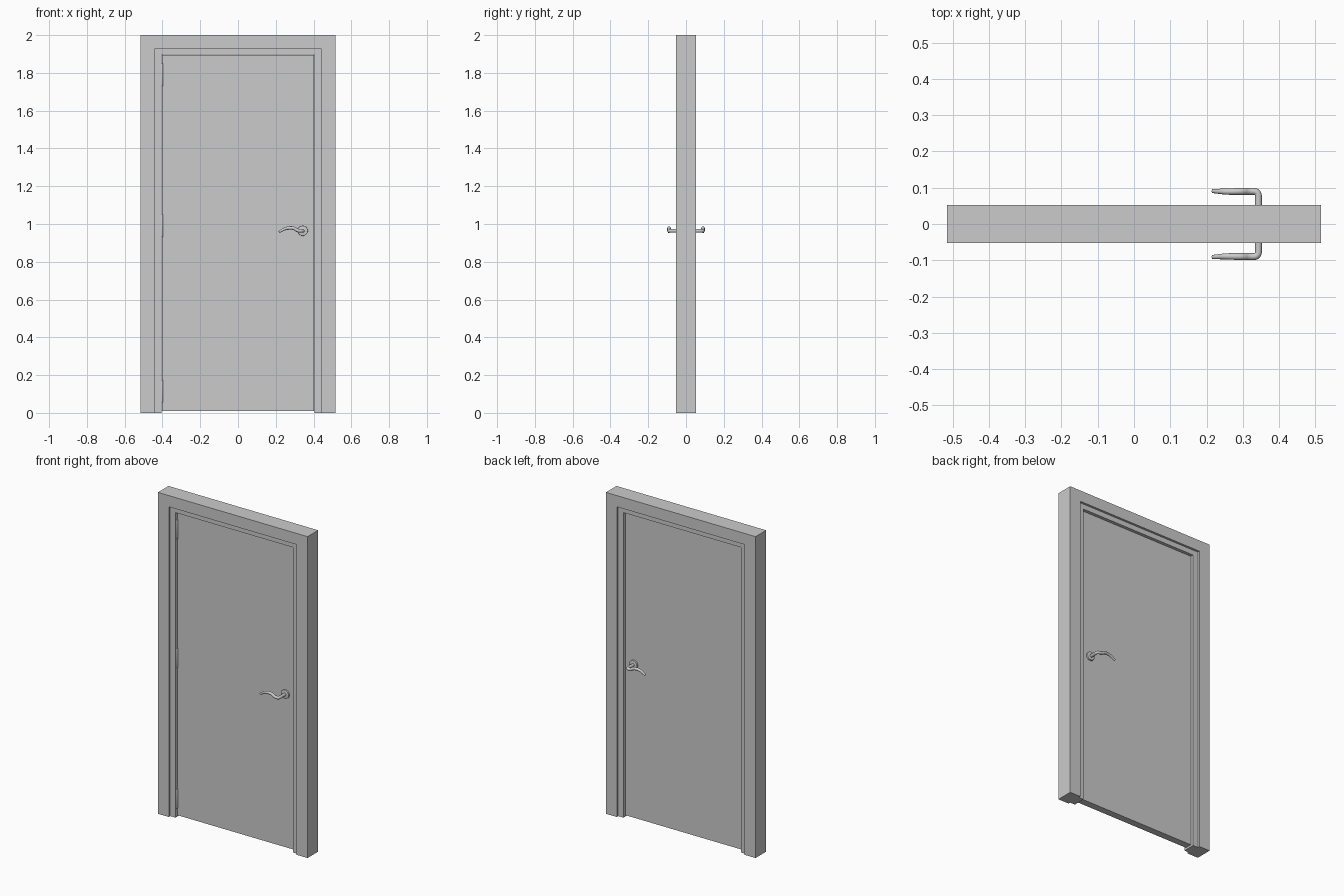
import bpy, bmesh, math
from mathutils import Matrix, Vector

if "Cube" in bpy.data.objects:
    bpy.data.objects.remove(bpy.data.objects["Cube"])

grey = bpy.data.materials.new("plain_grey")
grey.diffuse_color = (0.6, 0.6, 0.6, 1)
grey.use_nodes = True
grey.node_tree.nodes["Principled BSDF"].inputs["Base Color"].default_value = grey.diffuse_color


def finish(name, bm):
    bmesh.ops.recalc_face_normals(bm, faces=bm.faces)
    me = bpy.data.meshes.new(name)
    bm.to_mesh(me)
    bm.free()
    me.materials.append(grey)
    ob = bpy.data.objects.new(name, me)
    bpy.context.collection.objects.link(ob)
    return ob


def smooth(ob):
    bpy.ops.object.select_all(action='DESELECT')
    ob.select_set(True)
    bpy.context.view_layer.objects.active = ob
    bpy.ops.object.shade_smooth_by_angle(angle=math.radians(35))


def prism(name, outline, y):
    """Extrude an x-z outline from -y to +y."""
    bm = bmesh.new()
    face = bm.faces.new([bm.verts.new((px, -y, pz)) for px, pz in outline])
    new = bmesh.ops.extrude_face_region(bm, geom=[face])["geom"]
    verts = [v for v in new if isinstance(v, bmesh.types.BMVert)]
    bmesh.ops.translate(bm, verts=verts, vec=(0, 2 * y, 0))
    return finish(name, bm)


def portal(name, xo, zo, xi, zi, y):
    """Upside-down U around the opening."""
    prism(name, [(-xo, 0), (-xo, zo), (xo, zo), (xo, 0),
                 (xi, 0), (xi, zi), (-xi, zi), (-xi, 0)], y)


def cylinder(name, loc, r, depth, axis='Z', segs=24, bevel=0.0):
    bm = bmesh.new()
    rot = Matrix.Rotation(math.pi / 2, 4, 'X') if axis == 'Y' else Matrix()
    bmesh.ops.create_cone(bm, cap_ends=True, segments=segs, radius1=r, radius2=r,
                          depth=depth, matrix=Matrix.Translation(loc) @ rot)
    if bevel:
        rims = [e for e in bm.edges if any(len(f.verts) > 4 for f in e.link_faces)]
        bmesh.ops.bevel(bm, geom=rims, offset=bevel, segments=2,
                        affect='EDGES', profile=0.5)
    smooth(finish(name, bm))


# Frame: outer casing and recessed inner jamb
portal("frame_casing", 0.515, 2.0, 0.44, 1.93, 0.052)
portal("frame_jamb", 0.44, 1.93, 0.405, 1.898, 0.038)

# Door leaf
prism("door_leaf", [(-0.402, 0.01), (-0.402, 1.895), (0.402, 1.895), (0.402, 0.01)], 0.022)

# Hinge barrels on the front left edge
for i, z in enumerate((0.115, 0.99, 1.79)):
    cylinder(f"hinge_{i + 1}", (-0.403, -0.025, z), 0.006, 0.12, segs=16, bevel=0.0015)

# Lever handle on each side: control points (x, y, z, radius factor)
PATH = [(0.343, 0.015, 0.964, 1), (0.343, 0.06, 0.964, 1), (0.343, 0.09, 0.964, 1),
        (0.315, 0.09, 0.964, 1), (0.295, 0.09, 0.980, 1), (0.255, 0.089, 0.978, 0.9),
        (0.235, 0.09, 0.968, 0.75), (0.217, 0.091, 0.957, 0.6)]
for side, s in (("front", -1), ("back", 1)):
    cylinder(f"{side}_rosette", (0.343, s * 0.026, 0.964), 0.027, 0.012, 'Y', 32, 0.002)
    cu = bpy.data.curves.new(f"{side}_lever", 'CURVE')
    cu.dimensions = '3D'
    cu.bevel_depth = 0.0095
    cu.bevel_resolution = 4
    cu.use_fill_caps = True
    sp = cu.splines.new('NURBS')
    sp.points.add(len(PATH) - 1)
    for p, (x, y, z, r) in zip(sp.points, PATH):
        p.co = (x, s * y, z, 1)
        p.radius = r
    sp.order_u = 3
    sp.use_endpoint_u = True
    sp.resolution_u = 6
    cu.materials.append(grey)
    ob = bpy.data.objects.new(f"{side}_lever", cu)
    bpy.context.collection.objects.link(ob)
    bpy.ops.object.select_all(action='DESELECT')
    ob.select_set(True)
    bpy.context.view_layer.objects.active = ob
    bpy.ops.object.convert(target='MESH')
    smooth(bpy.context.view_layer.objects.active)
